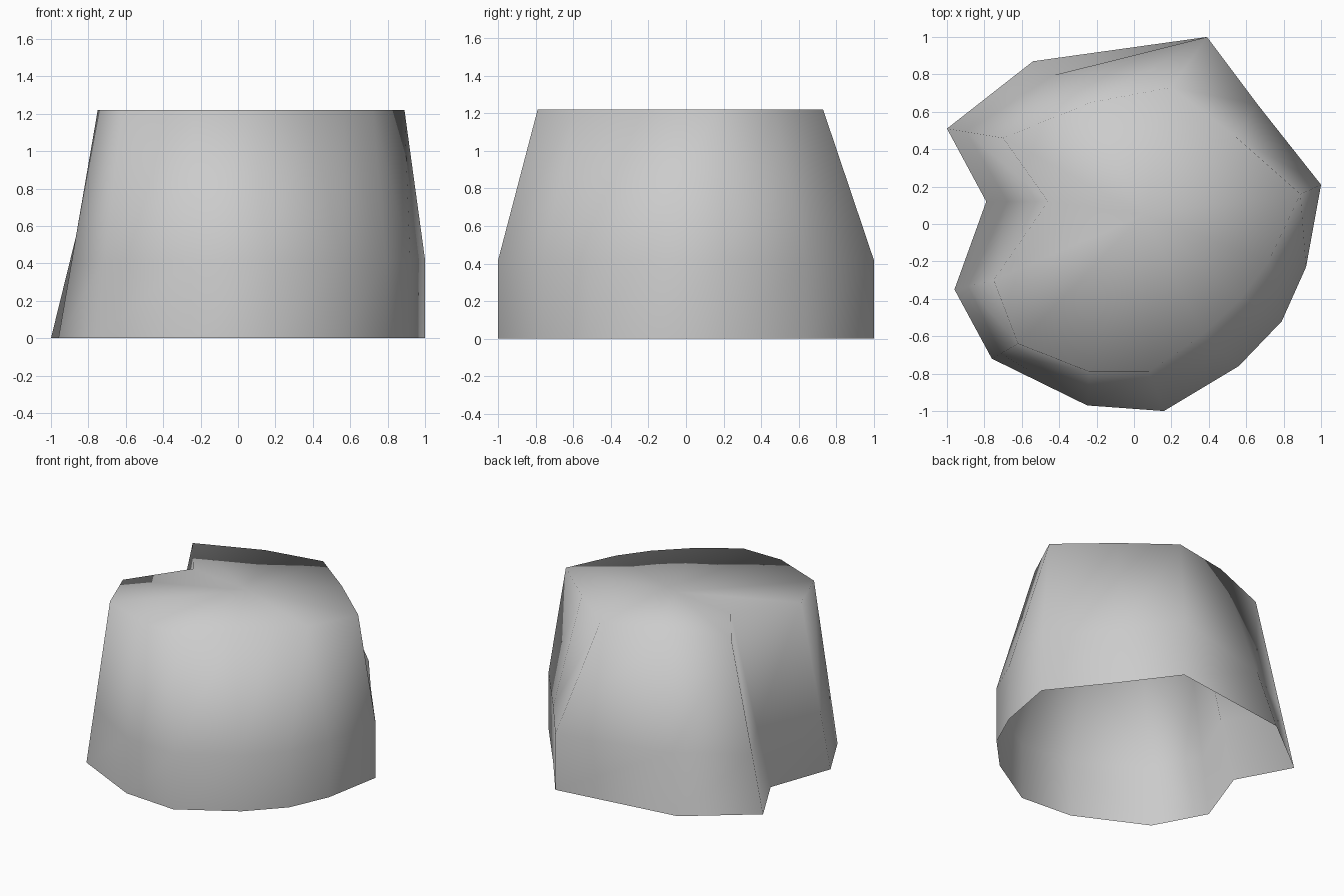
import bpy
import bmesh
from mathutils import Vector

# Remove the default object only
default_object = bpy.data.objects.get("Cube")
if default_object:
    bpy.data.objects.remove(default_object, do_unlink=True)

HEIGHT = 1.22
SHOULDER = 0.42      # height where the upright wall starts to lean inwards
UPRIGHT_COUNT = 8    # leading outline points whose lower wall is vertical

# Clockwise outline from the back corner: ground point, then matching rim point
outline = [
    ((0.39, 1.0), (0.2, 0.73)),
    ((0.66, 0.64), (0.54, 0.47)),
    ((1.0, 0.21), (0.89, 0.16)),
    ((0.92, -0.23), (0.72, -0.2)),
    ((0.79, -0.52), (0.57, -0.4)),
    ((0.56, -0.76), (0.37, -0.59)),
    ((0.16, -1.0), (0.08, -0.79)),
    ((-0.25, -0.97), (-0.24, -0.79)),
    ((-0.76, -0.72), (-0.62, -0.64)),
    ((-0.96, -0.35), (-0.75, -0.3)),
    ((-0.79, 0.12), (-0.46, 0.12)),
    ((-1.0, 0.51), (-0.7, 0.46)),
    ((-0.54, 0.87), (-0.23, 0.65)),
]


def make_material(name, value):
    """Create a plain grey material for viewport and render."""
    material = bpy.data.materials.new(name)
    material.use_nodes = True
    colour = (value, value, value, 1.0)
    material.diffuse_color = colour
    shader = material.node_tree.nodes["Principled BSDF"]
    shader.inputs["Base Color"].default_value = colour
    return material


def add_ring(bm, points, height):
    """Add one horizontal ring of vertices."""
    return [bm.verts.new((point.x, point.y, height)) for point in points]


def bridge(bm, lower, upper):
    """Join two rings with outward-facing quads."""
    for i in range(len(lower)):
        j = i - 1
        bm.faces.new((lower[i], lower[j], upper[j], upper[i]))


ground = [Vector(pair[0]) for pair in outline]
rim = [Vector(pair[1]) for pair in outline]

# Shoulder ring: upright points stay above the ground, the rest lean evenly
shoulder = []
for index, (low, high) in enumerate(zip(ground, rim)):
    lean = 0.0 if index < UPRIGHT_COUNT else SHOULDER / HEIGHT
    shoulder.append(low.lerp(high, lean))

# Side walls, left open underneath
bm = bmesh.new()
ground_ring = add_ring(bm, ground, 0.0)
shoulder_ring = add_ring(bm, shoulder, SHOULDER)
rim_ring = add_ring(bm, rim, HEIGHT)
bridge(bm, ground_ring, shoulder_ring)
bridge(bm, shoulder_ring, rim_ring)

# Flat top, fanned from its middle
centre = bm.verts.new((0.05, 0.05, HEIGHT))
for index, vertex in enumerate(rim_ring):
    bm.faces.new((vertex, rim_ring[index - 1], centre))

# Soft shading over the whole shell
for face in bm.faces:
    face.smooth = True

mesh = bpy.data.meshes.new("rock_shell")
bm.to_mesh(mesh)
bm.free()
mesh.materials.append(make_material("stone_grey", 0.6))
rock = bpy.data.objects.new("rock_shell", mesh)
bpy.context.collection.objects.link(rock)
